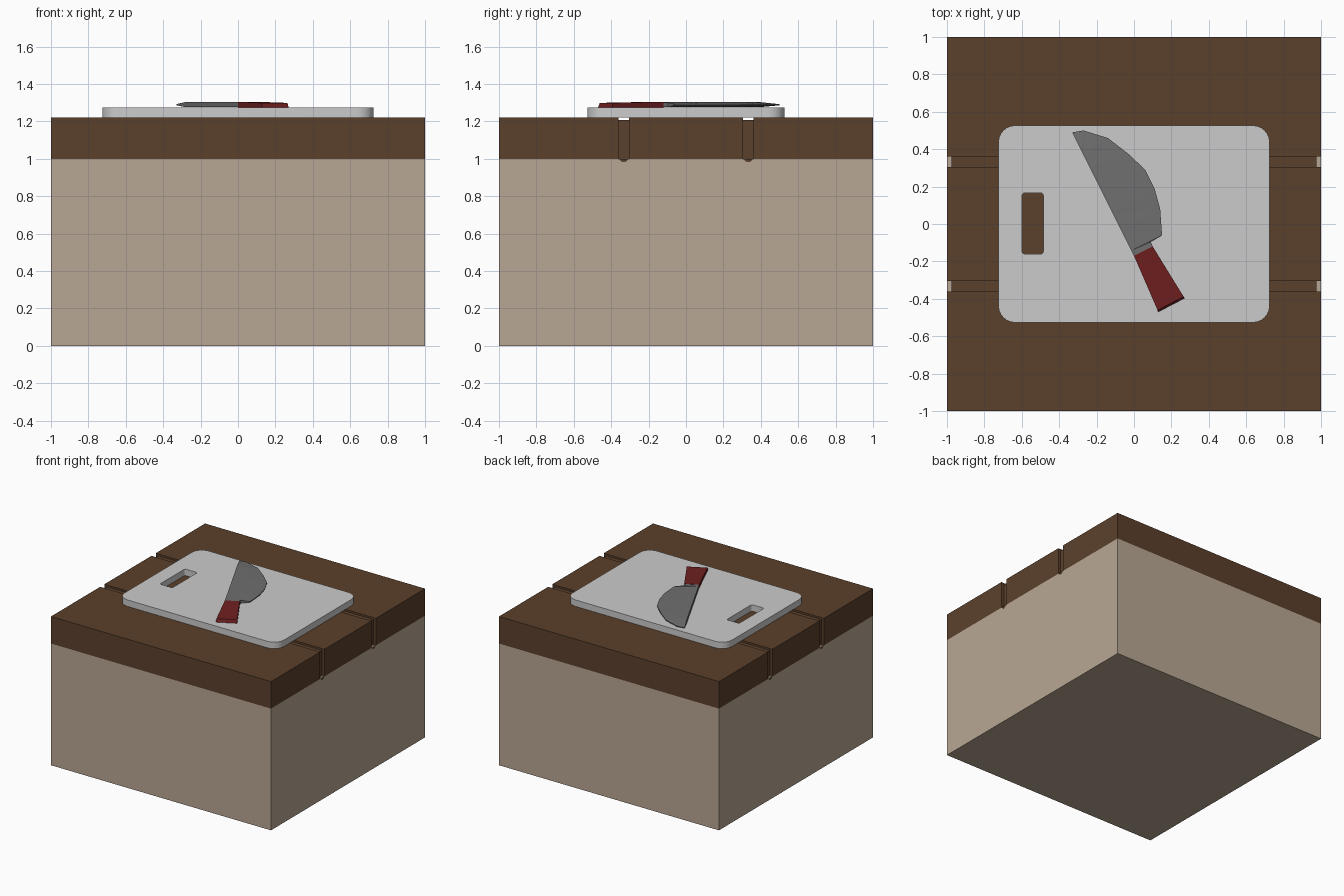
import bpy, bmesh, math
from mathutils import Vector

if "Cube" in bpy.data.objects:
    bpy.data.objects.remove(bpy.data.objects["Cube"])


def mat(name, rgb):
    m = bpy.data.materials.new(name)
    m.diffuse_color = (*rgb, 1)
    m.use_nodes = True
    m.node_tree.nodes["Principled BSDF"].inputs["Base Color"].default_value = m.diffuse_color
    return m


BEIGE = mat("beige_cabinet", (0.479, 0.386, 0.292))
WOOD = mat("dark_wood", (0.105, 0.051, 0.025))
WHITE = mat("pale_grey_board", (0.60, 0.60, 0.60))
STEEL = mat("steel_grey", (0.159, 0.159, 0.159))
RED = mat("dark_red", (0.159, 0.014, 0.014))


def finish(name, bm, material):
    bmesh.ops.recalc_face_normals(bm, faces=bm.faces)
    me = bpy.data.meshes.new(name)
    bm.to_mesh(me)
    bm.free()
    me.materials.append(material)
    ob = bpy.data.objects.new(name, me)
    bpy.context.collection.objects.link(ob)
    return ob


def box(name, lo, hi, material):
    bm = bmesh.new()
    bmesh.ops.create_cube(bm, size=1)
    for v in bm.verts:
        v.co = Vector([(lo[i] + hi[i]) / 2 + v.co[i] * (hi[i] - lo[i]) for i in range(3)])
    return finish(name, bm, material)


def cut(ob, lo, hi):
    cutter = box("cutter", lo, hi, WOOD)
    cutter.hide_render = True
    mod = ob.modifiers.new("cut", 'BOOLEAN')
    mod.operation = 'DIFFERENCE'
    mod.solver = 'EXACT'
    mod.object = cutter
    bpy.context.view_layer.objects.active = ob
    bpy.ops.object.modifier_apply(modifier=mod.name)
    bpy.data.objects.remove(cutter)


# Cabinet body and worktop with plank grooves
box("cabinet", (-1, -1, 0), (1, 1, 1), BEIGE)
top = box("worktop", (-1, -1, 1), (1, 1, 1.222), WOOD)
for y in (-0.333, 0.333):
    cut(top, (-1.1, y - 0.028, 1.207), (1.1, y + 0.028, 1.3))
    for s in (-1, 1):
        xs = sorted((s * 0.977, s * 1.1))
        cut(top, (xs[0], y - 0.028, 0.9), (xs[1], y + 0.028, 1.3))
    # rounded groove foot showing on the cabinet ends
    bm = bmesh.new()
    bmesh.ops.create_cone(bm, cap_ends=True, segments=16, radius1=0.022, radius2=0.022, depth=2.001)
    for v in bm.verts:
        v.co = Vector((v.co.z, y + v.co.x, 1.0 + min(0.0, v.co.y * 0.8)))
    bmesh.ops.remove_doubles(bm, verts=bm.verts, dist=1e-5)
    finish("groove_foot", bm, WOOD)


# Cutting board: rounded outline with a handle slot
def rounded(cx, cy, hx, hy, r, n):
    pts = []
    for k, (sx, sy) in enumerate(((1, 1), (-1, 1), (-1, -1), (1, -1))):
        for i in range(n + 1):
            a = math.pi / 2 * (k + i / n)
            pts.append((cx + sx * (hx - r) + r * math.cos(a), cy + sy * (hy - r) + r * math.sin(a)))
    return pts


cu = bpy.data.curves.new("board_outline", 'CURVE')
cu.dimensions = '2D'
cu.fill_mode = 'BOTH'
cu.extrude = 0.0265
for pts in (rounded(0, 0, 0.725, 0.527, 0.09, 6), rounded(-0.542, 0.003, 0.057, 0.163, 0.014, 3)):
    sp = cu.splines.new('POLY')
    sp.points.add(len(pts) - 1)
    for p, (x, y) in zip(sp.points, pts):
        p.co = (x, y, 0, 1)
    sp.use_cyclic_u = True
tmp = bpy.data.objects.new("board_outline", cu)
bpy.context.collection.objects.link(tmp)
bpy.context.view_layer.update()
me = bpy.data.meshes.new_from_object(tmp.evaluated_get(bpy.context.evaluated_depsgraph_get()))
bpy.data.objects.remove(tmp)
bm = bmesh.new()
bm.from_mesh(me)
bmesh.ops.remove_doubles(bm, verts=bm.verts, dist=1e-5)
for v in bm.verts:
    v.co.z += 1.2485
me.materials.clear()
finish("cutting_board", bm, WHITE)

# Knife blade: thick straight spine, thin curved cutting edge
edge = [(0.10, -0.12), (0.09, -0.095), (0.15, -0.06), (0.14, 0.08), (0.11, 0.19), (0.06, 0.29),
        (-0.03, 0.375), (-0.14, 0.46), (-0.27, 0.50), (-0.33, 0.49)]
ts = [0, 0.02, 0.05, 0.25, 0.4, 0.55, 0.7, 0.85, 0.95, 1]
bm = bmesh.new()
rings = []
for i, (t, (x, y)) in enumerate(zip(ts, edge)):
    sx, sy = -0.28 * t, -0.17 + 0.56 * t
    h = 0.013 if i < 2 else 0.003
    rings.append([bm.verts.new(c) for c in ((sx, sy, 1.276), (sx, sy, 1.304),
                                            (x, y, 1.289 + h), (x, y, 1.289 - h))])
for a, b in zip(rings, rings[1:]):
    for j in range(4):
        k = (j + 1) % 4
        bm.faces.new((a[j], a[k], b[k], b[j]))
bm.faces.new(rings[0])
bm.faces.new(rings[-1])
bmesh.ops.triangulate(bm, faces=bm.faces)
finish("knife_blade", bm, STEEL)

# Knife handle: tapered block with a slightly sloping butt
foot = [(0.0, -0.17), (0.10, -0.12), (0.27, -0.397), (0.13, -0.47)]
crown = [(0.0, -0.17, 1.305), (0.10, -0.12, 1.305), (0.265, -0.388, 1.299), (0.126, -0.461, 1.299)]
bm = bmesh.new()
lo = [bm.verts.new((x, y, 1.275)) for x, y in foot]
hi = [bm.verts.new(c) for c in crown]
bm.faces.new(lo)
bm.faces.new(hi)
for j in range(4):
    k = (j + 1) % 4
    bm.faces.new((lo[j], lo[k], hi[k], hi[j]))
finish("knife_handle", bm, RED)
